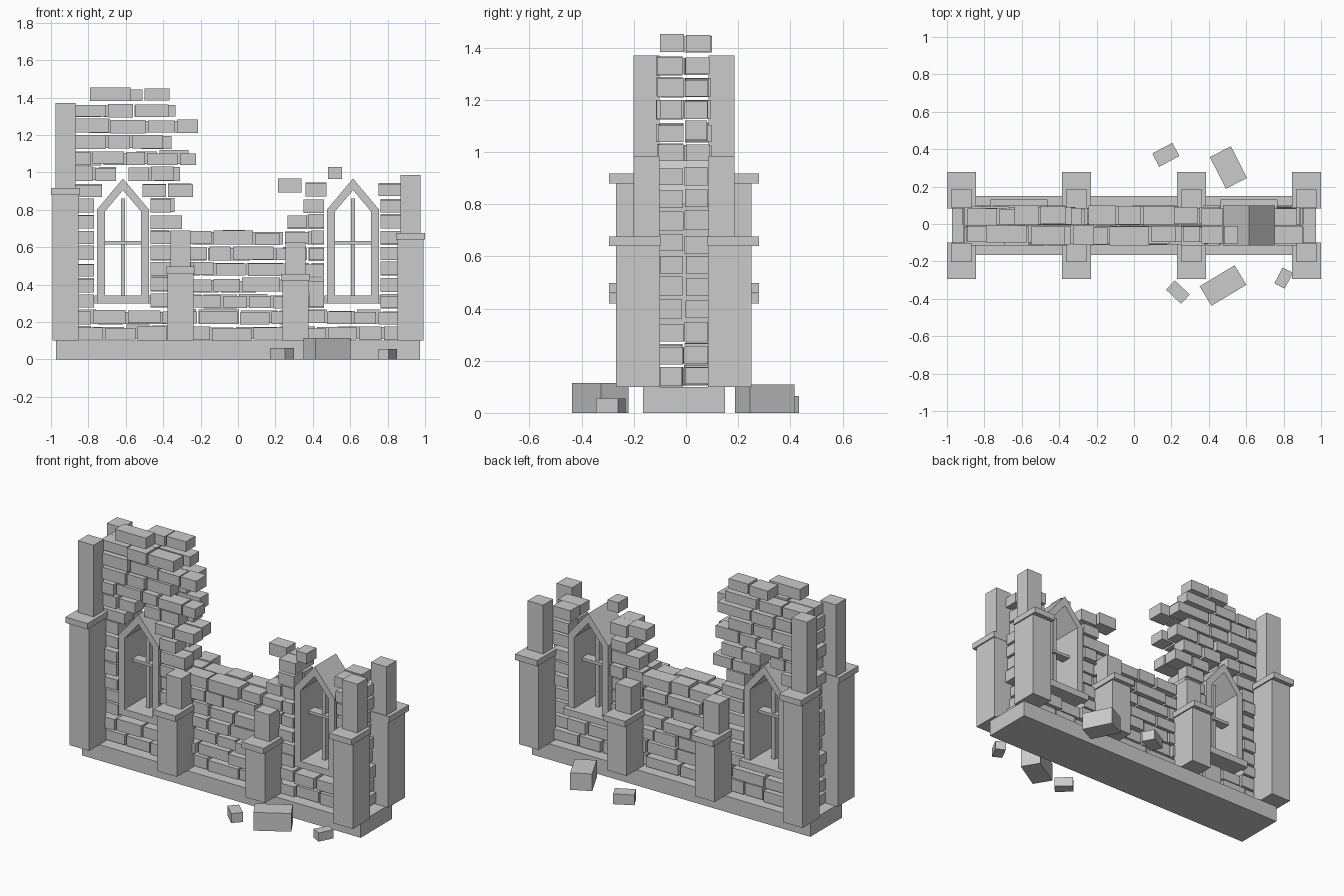
import bpy, bmesh, math, random
from mathutils import Matrix

if "Cube" in bpy.data.objects:
    bpy.data.objects.remove(bpy.data.objects["Cube"])

random.seed(7)
YC = -0.008          # wall centre line in y
WIN = 0.615          # window centres at +-WIN


def add_box(bm, x0, x1, y0, y1, z0, z1):
    m = Matrix.Translation(((x0 + x1) / 2, (y0 + y1) / 2, (z0 + z1) / 2))
    m = m @ Matrix.Diagonal((x1 - x0, y1 - y0, z1 - z0, 1))
    bmesh.ops.create_cube(bm, size=1, matrix=m)


def finish(bm, name, loc=(0, YC, 0), rot=0):
    bmesh.ops.recalc_face_normals(bm, faces=bm.faces)
    me = bpy.data.meshes.new(name)
    bm.to_mesh(me)
    bm.free()
    ob = bpy.data.objects.new(name, me)
    ob.location = loc
    ob.rotation_euler.z = rot
    bpy.context.collection.objects.link(ob)
    return ob


# Plinth under the whole wall
bm = bmesh.new()
add_box(bm, -0.973, 0.973, -0.157, 0.157, 0, 0.1)
finish(bm, "plinth")

# Buttresses: lower block, cap slab and broken upper shaft, front and back
for i, (x, cap, top) in enumerate([(-0.922, 0.88, 1.37), (-0.308, 0.46, 0.69),
                                   (0.308, 0.42, 0.628), (0.922, 0.64, 0.985)]):
    for side, s in (("front", -1), ("back", 1)):
        bm = bmesh.new()
        for hw, near, far, z0, z1 in [(0.069, 0.092, 0.26, 0.1, cap),
                                      (0.077, 0.09, 0.287, cap, cap + 0.037),
                                      (0.054, 0.094, 0.194, cap + 0.037, top)]:
            ya, yb = sorted((s * near, s * far))
            add_box(bm, x - hw, x + hw, ya, yb, z0, z1)
        finish(bm, f"buttress_{side}_{i + 1}")


# Pointed window frames with mullion, transom and rear sill
def outline(hw, z0, z1, apex):
    return [(-hw, z0), (hw, z0), (hw, z1), (0, apex), (-hw, z1)]


for name, x in (("left", -WIN), ("right", WIN)):
    bm = bmesh.new()
    rings = []
    for y in (-0.107, 0.107):
        for pts in (outline(0.14, 0.30, 0.80, 0.967), outline(0.097, 0.342, 0.79, 0.905)):
            rings.append([bm.verts.new((px, y, pz)) for px, pz in pts])
    fo, fi, bo, bi = rings
    for a, b in ((fo, fi), (fi, bi), (bi, bo), (bo, fo)):
        for k in range(5):
            n = (k + 1) % 5
            bm.faces.new((a[k], a[n], b[n], b[k]))
    finish(bm, f"window_frame_{name}", (x, YC, 0))
    bm = bmesh.new()
    add_box(bm, -0.011, 0.011, -0.015, 0.015, 0.342, 0.86)
    add_box(bm, -0.097, 0.097, -0.03, 0.03, 0.615, 0.633)
    finish(bm, f"window_bars_{name}", (x, YC, 0))
    bm = bmesh.new()
    add_box(bm, -0.153, 0.153, 0.09, 0.138, 0.30, 0.342)
    finish(bm, f"window_sill_{name}", (x, YC, 0))

# Wall courses: (right edge of left part, left edge of right part), None = unbroken
ROWS = [None] * 6 + [(0.24, 0.25), (-0.30, 0.265), (-0.34, 0.35), (-0.24, 0.36),
                     (-0.31, None), (-0.225, None), (-0.355, None),
                     (-0.215, None), (-0.335, None)]
Z0, PITCH, GAP = 0.105, 0.085, 0.012


def brick(bm, s, x0, x1, z):
    h = random.uniform(0.062, 0.076)
    z += random.uniform(-0.004, 0.006)
    ya, yb = sorted((s * random.uniform(0.0, 0.008), s * random.uniform(0.088, 0.108)))
    add_box(bm, x0, x1, ya, yb, z, z + h)


def fill(bm, s, x0, x1, z):
    while x1 - x0 > 0.025:
        w = random.uniform(0.11, 0.24)
        if x1 - x0 - w < 0.08:
            w = x1 - x0 if x1 - x0 < 0.24 else (x1 - x0) / 2
        brick(bm, s, x0, x0 + w - GAP, z)
        x0 += w


for name, s in (("front", -1), ("back", 1)):
    bm = bmesh.new()
    for i, row in enumerate(ROWS):
        z = Z0 + i * PITCH
        l, r = -0.91 + random.uniform(-0.01, 0.03), 0.91 - random.uniform(-0.01, 0.03)
        if row is None:
            spans = [(l, r)]
        else:
            # one of the two skins breaks off a little earlier
            cut = random.uniform(0.0, 0.07) if (i + (s > 0)) % 2 == 0 else 0
            spans = [(l, row[0] - cut + GAP)]
            if row[1] is not None:
                spans.append((row[1], r))
        # leave the window openings free
        half = {9: 0.105, 10: 0.03}.get(i, 0.148 if 2 <= i <= 8 else 0)
        for x0, x1 in spans:
            cuts = [x0]
            if half:
                for c in (-WIN, WIN):
                    hw = max(half, 0.135) if c > 0 else half
                    if x0 < c < x1:
                        cuts += [c - hw + GAP / 2, c + hw]
            cuts.append(x1)
            for a, b in zip(cuts[::2], cuts[1::2]):
                fill(bm, s, a, b, z)
    # loose stones left on the broken edges
    loose = ([(-0.79, -0.575, 1.38), (0.48, 0.555, 0.96)] if s < 0 else
             [(-0.64, -0.51, 1.38), (-0.50, -0.365, 1.38), (0.215, 0.34, 0.895),
              (-0.13, 0.10, 0.62 + 0.06)][:3])
    for x0, x1, z in loose:
        brick(bm, s, x0, x1, z)
    finish(bm, f"{name}_bricks")

# Fallen stones: x, y, size x, size y, height, turn in degrees
for i, (x, y, w, d, h, a) in enumerate([(0.17, 0.37, 0.122, 0.08, 0.065, 28),
                                        (0.505, 0.302, 0.127, 0.19, 0.108, 27),
                                        (0.235, -0.364, 0.11, 0.068, 0.06, -43),
                                        (0.476, -0.329, 0.218, 0.122, 0.115, 31),
                                        (0.80, -0.289, 0.096, 0.062, 0.055, 63)]):
    bm = bmesh.new()
    add_box(bm, -w / 2, w / 2, -d / 2, d / 2, 0, h)
    finish(bm, f"fallen_stone_{i + 1}", (x, y, 0), math.radians(a))
